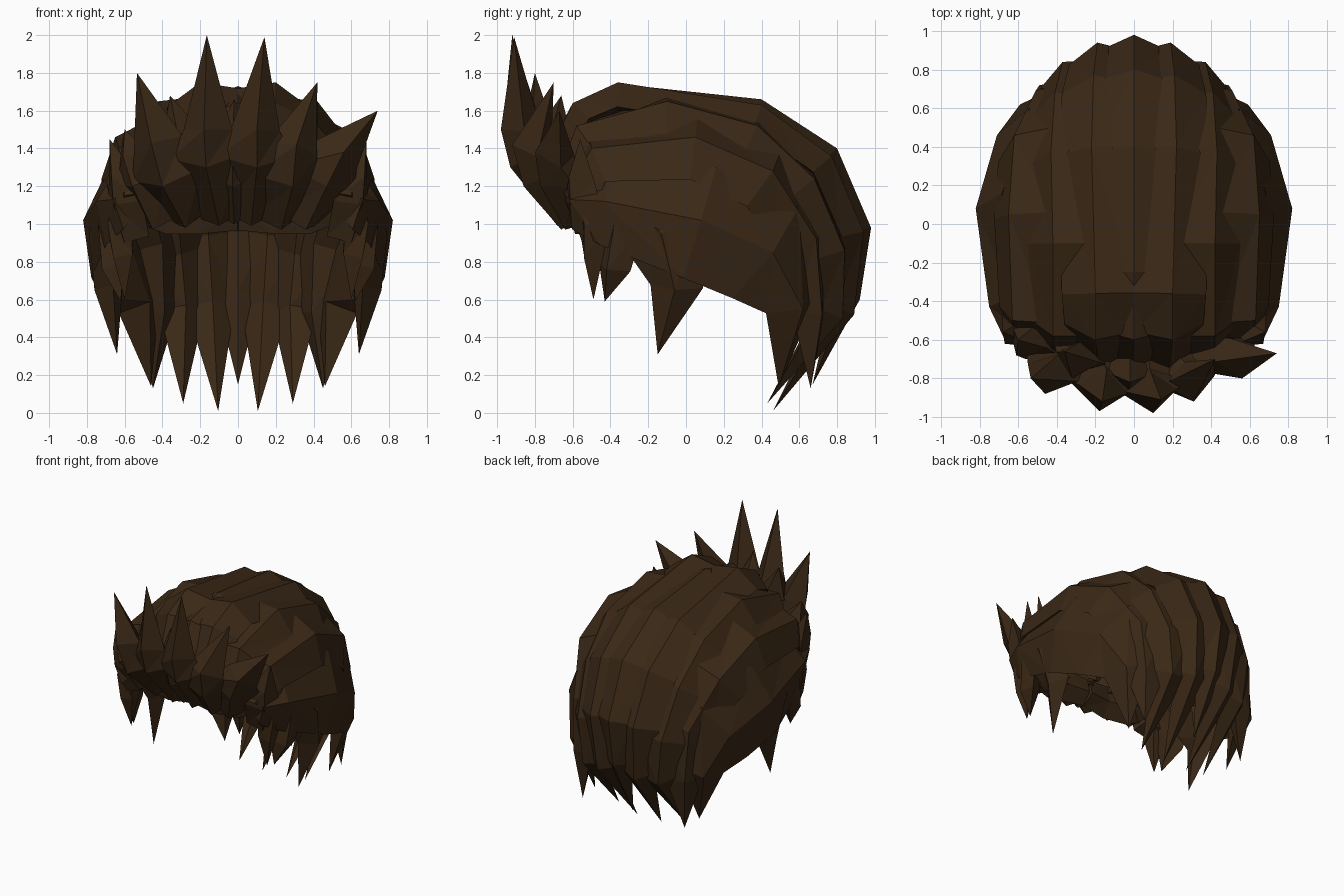
import bpy, bmesh
from mathutils import Vector

hair = bpy.data.materials.new("dark_brown_hair")
hair.diffuse_color = (0.042, 0.021, 0.008, 1)
CENTRE = Vector((0, 0.05, 0.9))


def lock(name, path, thick, side=1):
    """Faceted lock: path rows are (x, y, z, half_width); the last row is the tip."""
    pts = [Vector((p[0] * side, p[1], p[2])) for p in path]
    bm = bmesh.new()
    rings = []
    for i, p in enumerate(pts[:-1]):
        tan = (pts[i + 1] - pts[max(i - 1, 0)]).normalized()
        out = p - CENTRE
        out = (out - tan * out.dot(tan)).normalized()
        across = tan.cross(out) * side
        w, t = path[i][3], thick
        section = [(-1, -0.65), (0, 0), (1, -0.65), (0, -1.2)]
        rings.append([bm.verts.new(p + across * w * a + out * t * b) for a, b in section])
    tip = bm.verts.new(pts[-1])
    n = len(rings[0])
    bm.faces.new(rings[0])
    for a, b in zip(rings, rings[1:]):
        for k in range(n):
            j = (k + 1) % n
            bm.faces.new((a[k], a[j], b[j]))
            bm.faces.new((a[k], b[j], b[k]))
    for k in range(n):
        bm.faces.new((rings[-1][k], rings[-1][(k + 1) % n], tip))
    bmesh.ops.recalc_face_normals(bm, faces=bm.faces[:])
    me = bpy.data.meshes.new(name)
    bm.to_mesh(me)
    bm.free()
    me.materials.append(hair)
    ob = bpy.data.objects.new(name, me)
    bpy.context.collection.objects.link(ob)


def pair(name, path, thick):
    lock(name + "_right", path, thick, 1)
    lock(name + "_left", path, thick, -1)


# Long locks swept from the hairline over the crown to the nape
lock("centre_lock", [(0, -.77, 1.32, .15), (0, -.6, 1.64, .18), (0, -.25, 1.73, .2), (0, .4, 1.66, .2),
                     (0, .8, 1.4, .19), (0, .98, .98, .17), (0, .92, .6, .12), (0, .67, .15, 0)], .12)
pair("crown_lock", [(.18, -.75, 1.32, .16), (.2, -.6, 1.64, .18), (.2, -.36, 1.75, .2), (.22, .4, 1.63, .2),
                    (.21, .77, 1.36, .19), (.19, .94, .96, .17), (.16, .89, .52, .13), (.105, .46, .01, 0)], .13)
pair("upper_side_lock", [(.42, -.68, 1.25, .16), (.42, -.58, 1.52, .18), (.42, -.1, 1.65, .2), (.43, .38, 1.52, .2),
                         (.41, .68, 1.24, .2), (.37, .84, .86, .19), (.33, .83, .5, .13), (.29, .43, .05, 0)], .13)
pair("middle_side_lock", [(.6, -.64, 1.15, .16), (.63, -.5, 1.4, .18), (.65, .05, 1.46, .22), (.62, .46, 1.28, .23),
                          (.51, .69, .92, .2), (.49, .72, .52, .14), (.45, .66, .13, 0)], .14)
pair("lower_side_lock", [(.66, -.62, 1.13, .14), (.75, -.43, 1.12, .22), (.82, .08, 1.02, .31), (.71, .46, .85, .31),
                         (.59, .62, .55, .18), (.46, .49, .14, 0)], .14)

# Sideburns and loose temple locks hanging in front of the ears
pair("sideburn", [(.72, -.35, 1.15, .12), (.79, -.13, .95, .22), (.76, -.06, .65, .14), (.64, -.15, .31, 0)], .13)
pair("front_temple_lock", [(.63, -.56, 1.25, .12), (.69, -.54, 1.0, .1), (.66, -.54, .82, .07), (.6, -.49, .6, 0)], .12)
pair("rear_temple_lock", [(.68, -.42, 1.2, .12), (.74, -.38, 1.0, .14), (.72, -.42, .76, .1), (.62, -.43, .59, 0)], .12)
pair("temple_spike", [(.6, -.55, .9, .1), (.66, -.61, 1.1, .13), (.67, -.62, 1.25, .1), (.68, -.56, 1.45, 0)], .14)
pair("hairline", [(0, -.6, 1.08, .1), (.2, -.62, 1.08, .12), (.4, -.58, 1.08, .12), (.65, -.48, 1.05, 0)], .1)

# Quiff of upright spikes along the forehead
spikes = [
    [(-.1, -.68, .99, .14), (-.17, -.92, 1.3, .2), (-.18, -.97, 1.5, .13), (-.165, -.92, 2, 0)],
    [(.07, -.68, .99, .14), (.1, -.93, 1.3, .2), (.1, -.98, 1.5, .13), (.14, -.91, 1.99, 0)],
    [(-.28, -.64, .98, .14), (-.4, -.83, 1.2, .2), (-.46, -.88, 1.43, .14), (-.535, -.8, 1.8, 0)],
    [(.23, -.66, .97, .14), (.29, -.86, 1.2, .19), (.31, -.92, 1.42, .14), (.42, -.7, 1.75, 0)],
    [(.36, -.64, .97, .14), (.47, -.77, 1.2, .2), (.56, -.8, 1.38, .13), (.74, -.67, 1.6, 0)],
    [(-.45, -.6, .97, .13), (-.56, -.7, 1.2, .17), (-.61, -.68, 1.36, .11), (-.6, -.6, 1.5, 0)],
    [(-.02, -.66, 1.0, .14), (-.03, -.82, 1.2, .18), (-.03, -.88, 1.38, .14), (-.02, -.82, 1.66, 0)],
    [(-.3, -.66, 1.05, .13), (-.31, -.78, 1.3, .16), (-.32, -.8, 1.48, .12), (-.36, -.66, 1.68, 0)],
]
for i, s in enumerate(spikes):
    lock(f"quiff_spike_{i + 1}", s, .18)
